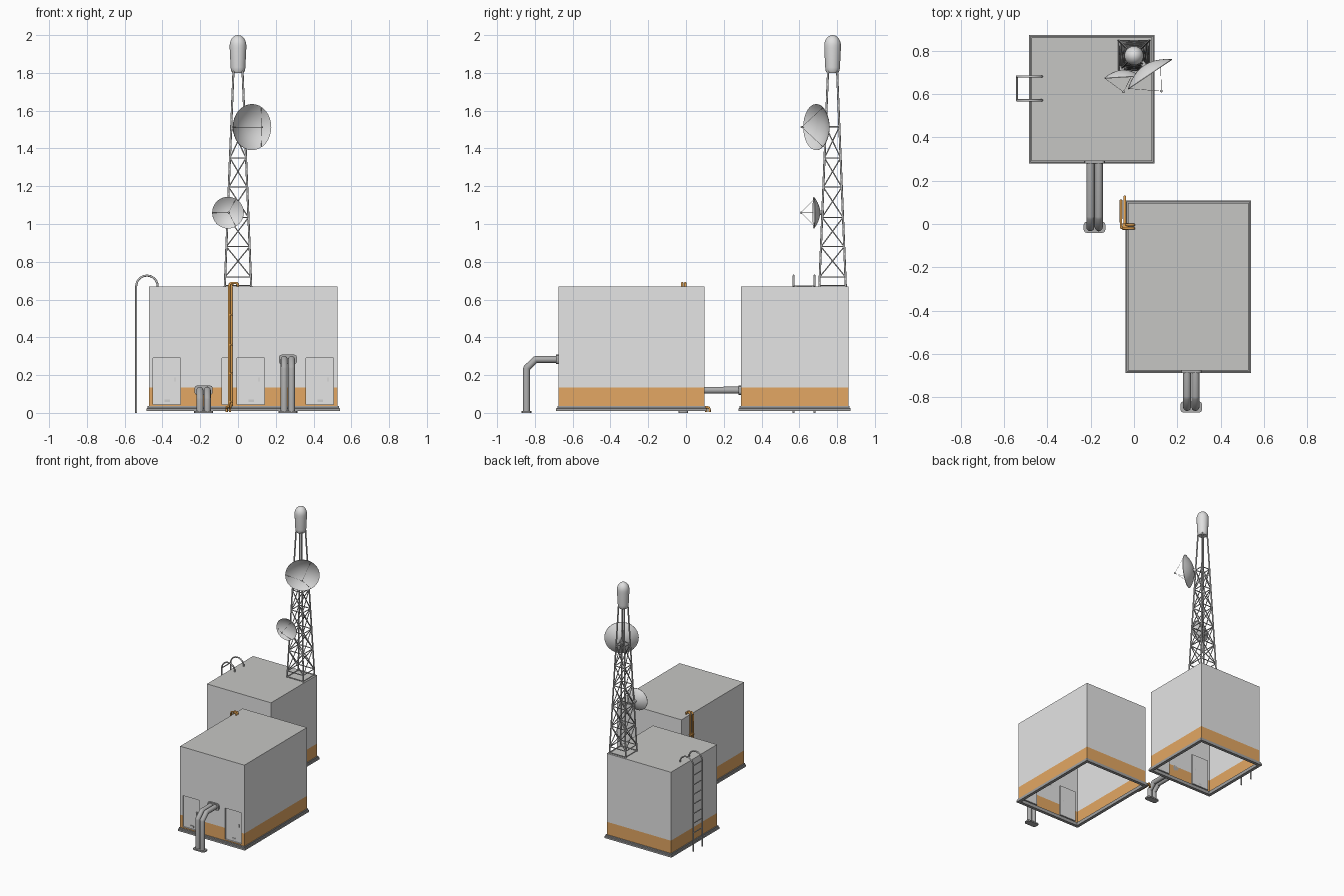
import bpy, bmesh, math
from mathutils import Vector, Matrix

if "Cube" in bpy.data.objects:
    bpy.data.objects.remove(bpy.data.objects["Cube"])


def mat(name, c):
    m = bpy.data.materials.new(name)
    m.diffuse_color = (*c, 1)
    m.use_nodes = True
    m.node_tree.nodes["Principled BSDF"].inputs["Base Color"].default_value = m.diffuse_color
    return m


WALL = mat("wall_grey", (0.78, 0.78, 0.78))
ROOF = mat("roof_grey", (0.565, 0.565, 0.55))
BAND = mat("band_orange", (0.77, 0.39, 0.125))
METAL = mat("duct_grey", (0.42, 0.42, 0.42))
STEEL = mat("steel_grey", (0.62, 0.62, 0.62))
DARK = mat("base_grey", (0.36, 0.36, 0.36))
DISH = mat("dish_grey", (0.74, 0.74, 0.74))
PIPE = mat("conduit_orange", (0.76, 0.36, 0.08))


def finish(name, bm, *mats):
    bmesh.ops.recalc_face_normals(bm, faces=bm.faces)
    me = bpy.data.meshes.new(name)
    bm.to_mesh(me)
    bm.free()
    for m in mats:
        me.materials.append(m)
    ob = bpy.data.objects.new(name, me)
    bpy.context.collection.objects.link(ob)
    return ob


def smooth(ob, angle=40):
    bpy.ops.object.select_all(action='DESELECT')
    ob.select_set(True)
    bpy.context.view_layer.objects.active = ob
    bpy.ops.object.shade_smooth_by_angle(angle=math.radians(angle))


def add_box(bm, lo, hi):
    lo, hi = Vector(lo), Vector(hi)
    M = Matrix.Translation((lo + hi) / 2) @ Matrix.Diagonal((*(hi - lo), 1))
    return bmesh.ops.create_cube(bm, size=1, matrix=M)


def tubes(name, paths, r, m, res=1):
    """One mesh of round tubes, one along each path."""
    cu = bpy.data.curves.new(name, 'CURVE')
    cu.dimensions = '3D'
    cu.bevel_depth, cu.bevel_resolution, cu.use_fill_caps = r, res, True
    for p in paths:
        s = cu.splines.new('POLY')
        s.points.add(len(p) - 1)
        for pt, co in zip(s.points, p):
            pt.co = (*co, 1)
    tmp = bpy.data.objects.new(name + "_path", cu)
    bpy.context.collection.objects.link(tmp)
    dg = bpy.context.evaluated_depsgraph_get()
    me = bpy.data.meshes.new_from_object(tmp.evaluated_get(dg))
    bpy.data.objects.remove(tmp)
    me.name = name
    me.materials.clear()
    me.materials.append(m)
    ob = bpy.data.objects.new(name, me)
    bpy.context.collection.objects.link(ob)
    smooth(ob, 65)
    return ob


def lathe(name, profile, M, m, n=32):
    bm = bmesh.new()
    vs = [bm.verts.new((r, 0, z)) for r, z in profile]
    es = [bm.edges.new(e) for e in zip(vs, vs[1:])]
    bmesh.ops.spin(bm, geom=vs + es, cent=(0, 0, 0), axis=(0, 0, 1),
                   angle=math.tau, steps=n, use_duplicate=False)
    bmesh.ops.remove_doubles(bm, verts=bm.verts, dist=1e-5)
    bm.transform(M)
    ob = finish(name, bm, m)
    smooth(ob, 50)
    return ob


# --- shelters: open-bottomed box, orange band, two recessed doors
def shelter(tag, x0, x1, y0, y1):
    cx = (x0 + x1) / 2
    doors = [(cx - 0.255, cx - 0.11), (cx + 0.11, cx + 0.255)]
    bm = bmesh.new()
    add_box(bm, (x0, y0, 0.02), (x1, y1, 0.67))
    bm.normal_update()
    bmesh.ops.delete(bm, geom=[f for f in bm.faces if f.normal.z < -0.5], context='FACES')
    cuts = [((0, 0, z), (0, 0, 1)) for z in (0.045, 0.135, 0.29)]
    cuts += [((x, 0, 0), (1, 0, 0)) for d in doors for x in d]
    for co, no in cuts:
        bmesh.ops.bisect_plane(bm, geom=bm.verts[:] + bm.edges[:] + bm.faces[:],
                               plane_co=co, plane_no=no)
    bm.normal_update()
    panels = []
    for f in bm.faces:
        c = f.calc_center_median()
        door = (f.normal.y < -0.5 and 0.045 < c.z < 0.29
                and any(a < c.x < b for a, b in doors))
        if door:
            panels.append(f)
        f.material_index = 1 if f.normal.z > 0.5 else 2 if c.z < 0.135 and not door else 0
    bmesh.ops.inset_region(bm, faces=panels, thickness=0.0005, depth=-0.01,
                           use_boundary=True, use_even_offset=True)
    finish(tag + "_shelter", bm, WALL, ROOF, BAND)

    # stepped base frame
    bm = bmesh.new()
    prof = [(-0.012, 0.01), (0.012, 0.01), (0.012, 0.024), (0.006, 0.026),
            (0.006, 0.036), (-0.012, 0.036)]
    loops = [[bm.verts.new(p) for p in ((x0 - o, y0 - o, z), (x1 + o, y0 - o, z),
                                        (x1 + o, y1 + o, z), (x0 - o, y1 + o, z))]
             for o, z in prof]
    for a, b in zip(loops, loops[1:] + loops[:1]):
        for i in range(4):
            j = (i + 1) % 4
            bm.faces.new((a[i], a[j], b[j], b[i]))
    finish(tag + "_base_frame", bm, DARK)

    # door handles and vents
    bm = bmesh.new()
    for a, b in doors:
        add_box(bm, (b - 0.032, y0 + 0.003, 0.165), (b - 0.027, y0 + 0.01, 0.188))
        add_box(bm, (b - 0.085, y0 + 0.006, 0.058), (b - 0.055, y0 + 0.01, 0.072))
    finish(tag + "_door_fittings", bm, STEEL)


shelter("front", -0.028, 0.528, -0.675, 0.097)
shelter("rear", -0.472, 0.083, 0.29, 0.86)


# --- twin ducts with wall flange and foot plate
def duct(tag, cx, wall_y, end_y, z):
    paths = [[(x, wall_y, z), (x, end_y + 0.051, z), (x, end_y + 0.046, z - 0.002),
              (x, end_y + 0.002, z - 0.044), (x, end_y, z - 0.05), (x, end_y, 0)]
             for x in (cx - 0.0195, cx + 0.0195)]
    tubes(tag + "_twin_duct", paths, 0.0185, METAL, 4)
    bm = bmesh.new()
    add_box(bm, (cx - 0.048, wall_y - 0.012, z - 0.025), (cx + 0.048, wall_y, z + 0.025))
    add_box(bm, (cx - 0.05, end_y - 0.026, 0), (cx + 0.05, end_y + 0.026, 0.01))
    es = [e for e in bm.edges if (e.verts[0].co - e.verts[1].co).length < 0.0125]
    bmesh.ops.bevel(bm, geom=es, offset=0.014, segments=2, profile=0.5, affect='EDGES')
    finish(tag + "_duct_plates", bm, METAL)


duct("front", 0.264, -0.675, -0.844, 0.283)
duct("rear", -0.182, 0.29, -0.015, 0.12)

# --- orange conduits on the side of the front shelter
paths = []
for y, xw, xb, ye in ((-0.004, -0.035, -0.042, 0.125), (-0.02, -0.047, -0.06, 0.108)):
    paths.append([(0, y, 0.66), (-0.001, y, 0.681), (-0.008, y, 0.688), (xw + 0.012, y, 0.688),
                  (xw + 0.003, y, 0.682), (xw, y, 0.67), (xw, y, 0.05),
                  (xw - 0.002, y, 0.035), (xb, y + 0.004, 0.03), (xb, ye - 0.012, 0.03),
                  (xb, ye - 0.003, 0.027), (xb, ye, 0.018), (xb, ye, 0.004)])
tubes("conduits", paths, 0.0065, PIPE, 2)
bm = bmesh.new()
for z in (0.06, 0.21, 0.36, 0.52):
    add_box(bm, (-0.054, -0.028, z - 0.004), (-0.028, 0.004, z + 0.004))
finish("conduit_clamps", bm, PIPE)

# --- ladder with hooped rails
rails = []
for y in (0.57, 0.68):
    hoop = [(-0.482 - 0.057 * math.cos(a), y, 0.67 + 0.057 * math.sin(a))
            for a in [math.pi * i / 12 for i in range(13)]]
    rails.append([(-0.539, y, 0)] + hoop)
tubes("ladder_rails", rails, 0.0055, STEEL, 2)
tubes("ladder_rungs", [[(-0.539, 0.57, 0.07 + 0.075 * i), (-0.539, 0.68, 0.07 + 0.075 * i)]
                       for i in range(9)], 0.004, STEEL)

# --- lattice tower
TY = 0.776
SIGNS = [(-1, -1), (1, -1), (1, 1), (-1, 1)]


def corner(i, z):
    h = 0.07 - 0.046 * (z - 0.67) / 1.14
    sx, sy = SIGNS[i % 4]
    return (sx * h, TY + sy * h, z)


tubes("tower_legs", [[corner(i, 0.67), corner(i, 1.81)] for i in range(4)], 0.0055, STEEL, 2)
levels = [0.675, 0.72, 0.88, 1.035, 1.195, 1.35, 1.515]
braces = [[corner(i, z), corner(i + 1, z)] for z in levels for i in range(4)]
for za, zb in zip(levels[1:], levels[2:]):
    for i in range(4):
        braces += [[corner(i, za), corner(i + 1, zb)], [corner(i + 1, za), corner(i, zb)]]
tubes("tower_braces", braces, 0.0035, STEEL)

# --- rounded antenna cover on the tower top
dome = [(0, 1.8), (0.03, 1.8), (0.037, 1.812), (0.039, 1.83), (0.044, 1.93)]
dome += [(0.044 * math.cos(a), 1.945 + 0.055 * math.sin(a))
         for a in [math.pi / 2 * i / 8 for i in range(8)]] + [(0, 2.0)]
lathe("antenna_cover", dome, Matrix.Translation((0, TY, 0)), DISH)


# --- dishes with feed, struts and mount
def dish(tag, centre, facing, R, depth, feed):
    n = Vector(facing).normalized()
    v = Vector((0, 0, 1))
    u = v.cross(n)
    M = Matrix.Translation(centre) @ Matrix((u, v, n)).transposed().to_4x4()
    rs = [R * i / 8 for i in range(9)]
    front = [(r, depth * ((r / R) ** 2 - 1) + 0.004 * (1 - r / R)) for r in rs]
    back = [(r, depth * ((r / R) ** 2 - 1) - 0.003) for r in reversed(rs)]
    lathe(tag + "_dish", front + back, M, DISH)
    tip = M @ Vector((0, 0, feed))
    tubes(tag + "_dish_struts",
          [[M @ Vector((R * 0.97 * math.cos(a), R * 0.97 * math.sin(a), -0.002)), tip]
           for a in (math.pi, math.pi / 3, -math.pi / 3)], 0.0009, STEEL, 0)
    bm = bmesh.new()
    bmesh.ops.create_uvsphere(bm, u_segments=12, v_segments=8, radius=0.006,
                              matrix=Matrix.Translation(tip))
    smooth(finish(tag + "_dish_feed", bm, STEEL))
    tubes(tag + "_dish_mount", [[M @ Vector((0, 0, -depth)), M @ Vector((0, 0, -depth - 0.022))]],
          0.012, STEEL, 4)


dish("large", (0.075, 0.689, 1.513), (0.56, -0.83, 0), 0.122, 0.048, 0.092)
dish("small", (-0.053, 0.675, 1.06), (0.06, -1, 0), 0.084, 0.032, 0.066)
